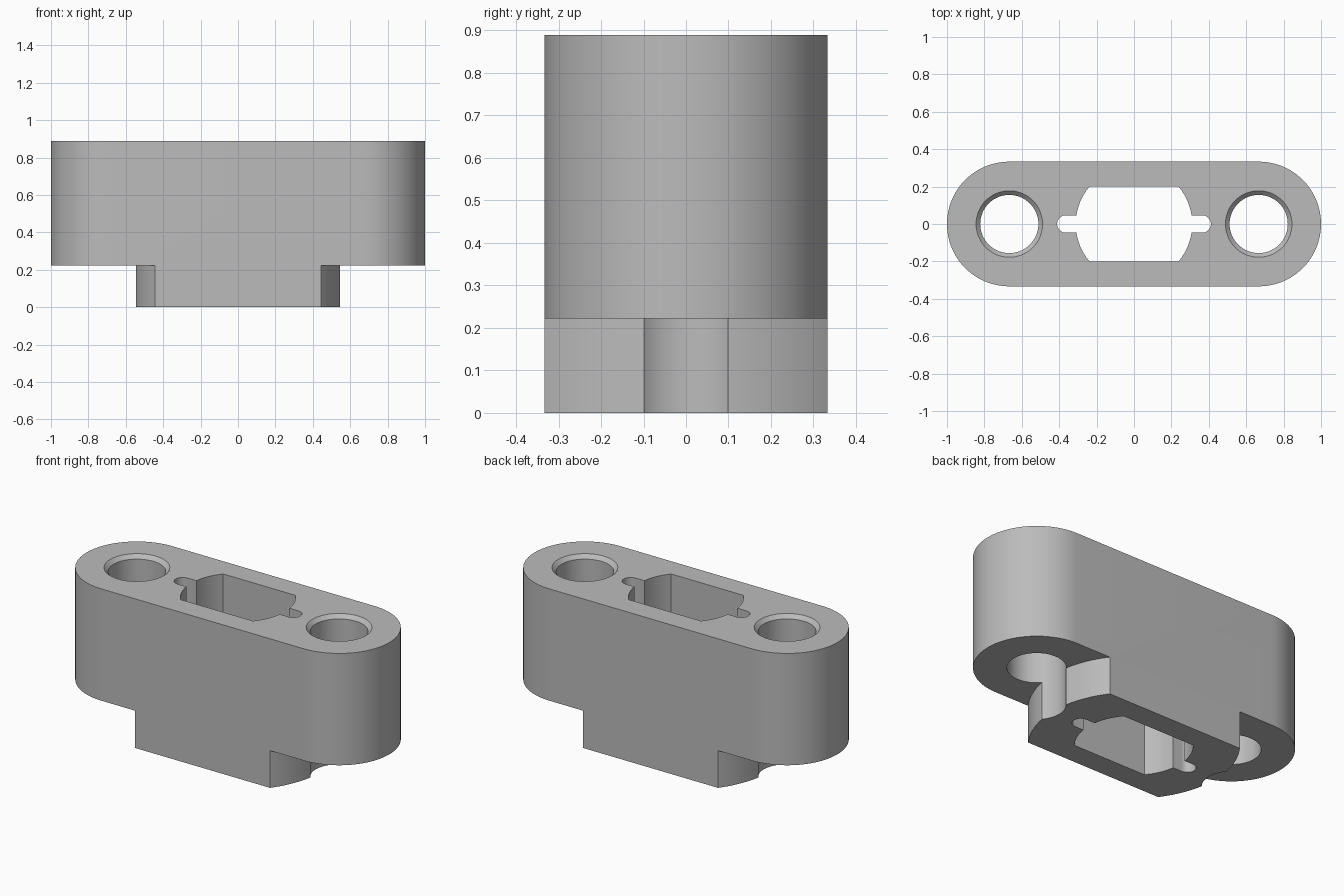
import bpy, bmesh
from math import sin, cos, pi, sqrt, asin, acos

default = bpy.data.objects.get("Cube")
if default:
    bpy.data.objects.remove(default, do_unlink=True)

U = 2 / 45                      # one design unit
HEIGHT, STEP = 20 * U, 5 * U
HALF_W, HOLE_X = 7.5 * U, 15 * U

grey = bpy.data.materials.new("plain grey")
grey.use_nodes = True
colour = (0.5, 0.5, 0.5, 1)
grey.diffuse_color = colour
grey.node_tree.nodes["Principled BSDF"].inputs["Base Color"].default_value = colour


def arc(cx, r, a0, a1, n):
    return [(cx + r * cos(a0 + (a1 - a0) * i / n), r * sin(a0 + (a1 - a0) * i / n))
            for i in range(n + 1)]


def loft(name, rings):
    """Closed solid through a stack of (outline, z) rings."""
    bm = bmesh.new()
    loops = [[bm.verts.new((x, y, z)) for x, y in pts] for pts, z in rings]
    n = len(loops[0])
    for low, high in zip(loops, loops[1:]):
        for i in range(n):
            j = (i + 1) % n
            bm.faces.new((low[i], low[j], high[j], high[i]))
    bm.faces.new(loops[0][::-1])
    bm.faces.new(loops[-1])
    bmesh.ops.recalc_face_normals(bm, faces=bm.faces)
    mesh = bpy.data.meshes.new(name)
    bm.to_mesh(mesh)
    bm.free()
    mesh.materials.append(grey)
    obj = bpy.data.objects.new(name, mesh)
    bpy.context.collection.objects.link(obj)
    return obj


def turned(points):
    return [(-x, -y) for x, y in points]


# Long block with rounded ends
end = arc(HOLE_X, HALF_W, -pi / 2, pi / 2, 48)
body = loft("link_block", [(end + turned(end), 0), (end + turned(end), HEIGHT)])

cutters = []
for s in (1, -1):
    # Step under each end, leaving a round-ended foot
    notch = arc(0, 12.5 * U, -0.9, 0.9, 48) + [(1.2, 0.6), (1.2, -0.6)]
    notch = notch if s > 0 else turned(notch)
    cutters.append(loft("step_cutter", [(notch, -0.1), (notch, STEP)]))

    # Pin hole with a chamfered mouth
    rings = [(3.5, -0.1), (3.5, HEIGHT - 0.5 * U), (4, HEIGHT), (4, HEIGHT + 0.1)]
    cutters.append(loft("hole_cutter", [
        (arc(s * HOLE_X, r * U, 0, 2 * pi, 64)[:-1], z) for r, z in rings]))

# Central opening: flat sides, curved ends and a round-tipped slot each side
R, flat, slot, tip = 7 * U, 4.5 * U, 1.05 * U, 8.2 * U
a_flat, a_slot = asin(flat / R), asin(slot / R)
half = (arc(0, R, -a_flat, -a_slot, 12)
        + arc(tip, slot, -pi / 2, pi / 2, 16)
        + arc(0, R, a_slot, a_flat, 12))
opening = half + turned(half)
cutters.append(loft("opening_cutter", [(opening, -0.1), (opening, HEIGHT + 0.1)]))

# Cut the block, then drop the cutters
bpy.ops.object.select_all(action='DESELECT')
bpy.context.view_layer.objects.active = body
body.select_set(True)
for cutter in cutters:
    cutter.hide_render = True
    mod = body.modifiers.new("cut", 'BOOLEAN')
    mod.operation, mod.solver, mod.object = 'DIFFERENCE', 'EXACT', cutter
    bpy.ops.object.modifier_apply(modifier=mod.name)
for cutter in cutters:
    bpy.data.objects.remove(cutter, do_unlink=True)

bpy.ops.object.shade_smooth_by_angle(angle=0.5)
